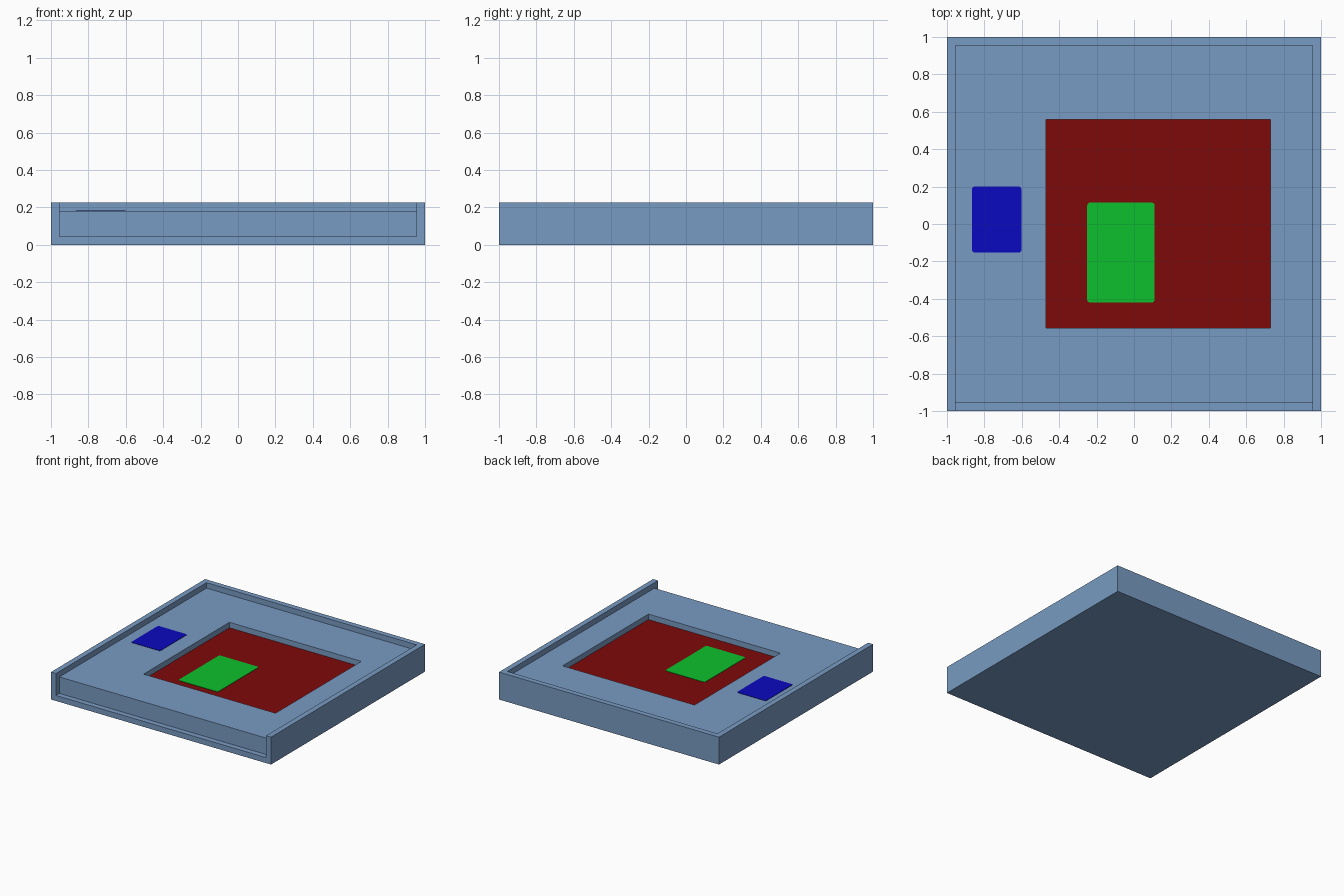
import bpy
import bmesh
from mathutils import Vector

cube = bpy.data.objects.get("Cube")
if cube:
    bpy.data.objects.remove(cube, do_unlink=True)


def material(name, rgb):
    m = bpy.data.materials.new(name)
    m.use_nodes = True
    m.diffuse_color = (*rgb, 1)
    m.node_tree.nodes["Principled BSDF"].inputs["Base Color"].default_value = (*rgb, 1)
    return m


STEEL = material("steel blue", (0.19, 0.33, 0.54))
RED = material("dark red", (0.21, 0.003, 0.003))
GREEN = material("bright green", (0.004, 0.53, 0.026))
BLUE = material("deep blue", (0.003, 0.003, 0.53))


def box(name, lo, hi, mat=None, corner=0):
    """Box between two corners; corner rounds its upright edges."""
    lo, hi = Vector(lo), Vector(hi)
    bm = bmesh.new()
    bmesh.ops.create_cube(bm, size=1)
    bmesh.ops.scale(bm, vec=hi - lo, verts=bm.verts)
    bmesh.ops.translate(bm, vec=(lo + hi) / 2, verts=bm.verts)
    if corner:
        upright = [e for e in bm.edges
                   if (e.verts[0].co.xy - e.verts[1].co.xy).length < 1e-5]
        bmesh.ops.bevel(bm, geom=upright, offset=corner, segments=3,
                        profile=0.5, affect='EDGES')
    mesh = bpy.data.meshes.new(name)
    bm.to_mesh(mesh)
    bm.free()
    obj = bpy.data.objects.new(name, mesh)
    bpy.context.collection.objects.link(obj)
    if mat:
        mesh.materials.append(mat)
    return obj


def carve(obj, lo, hi):
    """Cut a box-shaped pocket out of an object."""
    cutter = box("cutter", lo, hi)
    cutter.hide_render = True
    mod = obj.modifiers.new("pocket", 'BOOLEAN')
    mod.operation = 'DIFFERENCE'
    mod.solver = 'EXACT'
    mod.object = cutter
    bpy.context.view_layer.objects.active = obj
    bpy.ops.object.modifier_apply(modifier=mod.name)
    bpy.data.objects.remove(cutter, do_unlink=True)


WALL = 0.045            # wall and floor thickness
INNER = 1 - WALL
TOP = 0.225             # rim height
DECK = TOP - WALL       # top of the inner block
FLOOR = DECK - WALL     # bottom of the pocket

# Tray with a rim on three sides, open at the front
tray = box("tray", (-1, -1, 0), (1, 1, TOP), STEEL)
carve(tray, (-INNER, -1.2, WALL), (INNER, INNER, TOP + 0.2))

# Block filling the tray, with a rectangular pocket
block = box("inner_block", (-INNER, -INNER, WALL), (INNER, INNER, DECK), STEEL)
carve(block, (-0.47, -0.555, FLOOR), (0.73, 0.56, DECK + 0.2))

# Red pocket floor
block.data.materials.append(RED)
for p in block.data.polygons:
    if p.normal.z > 0.9 and abs(p.center.z - FLOOR) < 0.005:
        p.material_index = 1

# Thin coloured pads
box("green_pad", (-0.25, -0.42, FLOOR), (0.11, 0.115, FLOOR + 0.003), GREEN, 0.015)
box("blue_pad", (-0.866, -0.152, DECK), (-0.602, 0.2, DECK + 0.003), BLUE, 0.012)
